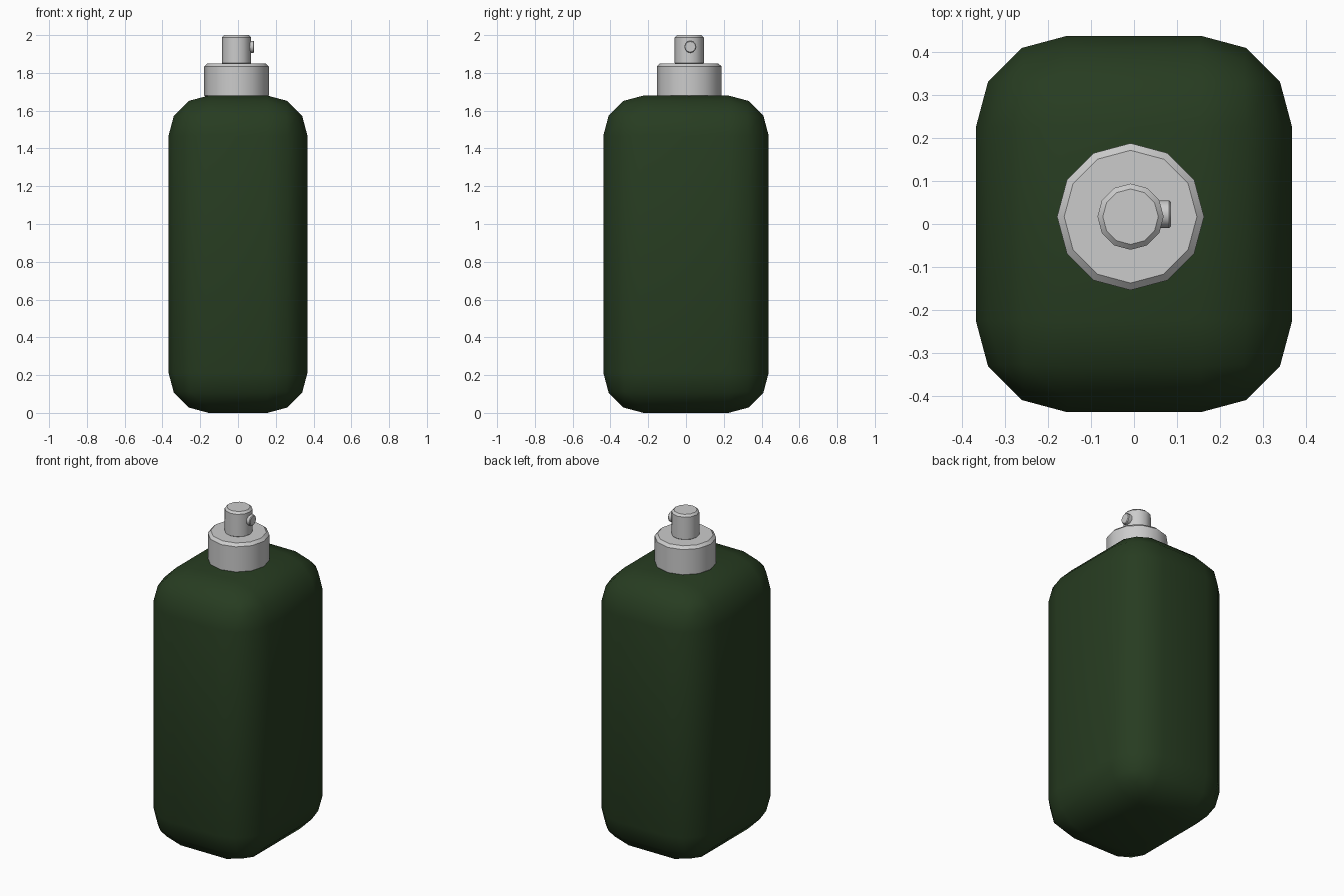
import bpy
from math import radians, pi

if "Cube" in bpy.data.objects:
    bpy.data.objects.remove(bpy.data.objects["Cube"])


def bevel(ob, width, segments):
    m = ob.modifiers.new("bevel", 'BEVEL')
    m.width = width
    m.segments = segments
    m.limit_method = 'ANGLE'
    m.angle_limit = radians(40)
    bpy.ops.object.modifier_apply(modifier=m.name)


def cylinder(name, radius, start, end, center, chamfer, axis='Z', sides=12):
    """Chamfered cylinder between two positions along an axis."""
    mid = (start + end) / 2
    loc = (center[0], center[1], mid) if axis == 'Z' else (mid, center[0], center[1])
    rot = (0, 0, 0) if axis == 'Z' else (0, pi / 2, 0)
    bpy.ops.mesh.primitive_cylinder_add(vertices=sides, radius=radius,
                                        depth=end - start, location=loc, rotation=rot)
    ob = bpy.context.object
    ob.name = name
    bevel(ob, chamfer, 1)
    bpy.ops.object.shade_smooth_by_angle(angle=radians(35))
    return ob


# Bottle body: rounded box, fully smooth
bpy.ops.mesh.primitive_cube_add(size=1, location=(0, 0, 0.842))
body = bpy.context.object
body.name = "bottle_body"
body.scale = (0.736, 0.876, 1.676)
bpy.ops.object.transform_apply(location=False, rotation=False, scale=True)
bevel(body, 0.213, 3)
bpy.ops.object.shade_smooth()
body.location.z = 0.84
green = bpy.data.materials.new("dark_green")
green.diffuse_color = (0.02, 0.045, 0.015, 1)
green.use_nodes = True
green.node_tree.nodes["Principled BSDF"].inputs["Base Color"].default_value = green.diffuse_color
body.data.materials.append(green)
# Fit exactly to the ground and shoulder height
body.scale.z = 1.68 / 1.676

# Collar, spray button and nozzle
cylinder("collar", 0.171, 1.665, 1.85, (-0.008, 0.017), 0.016)
cylinder("spray_button", 0.077, 1.84, 2.0, (-0.008, 0.017), 0.012)
cylinder("nozzle", 0.032, 0.02, 0.086, (0.023, 1.938), 0.004, axis='X')
